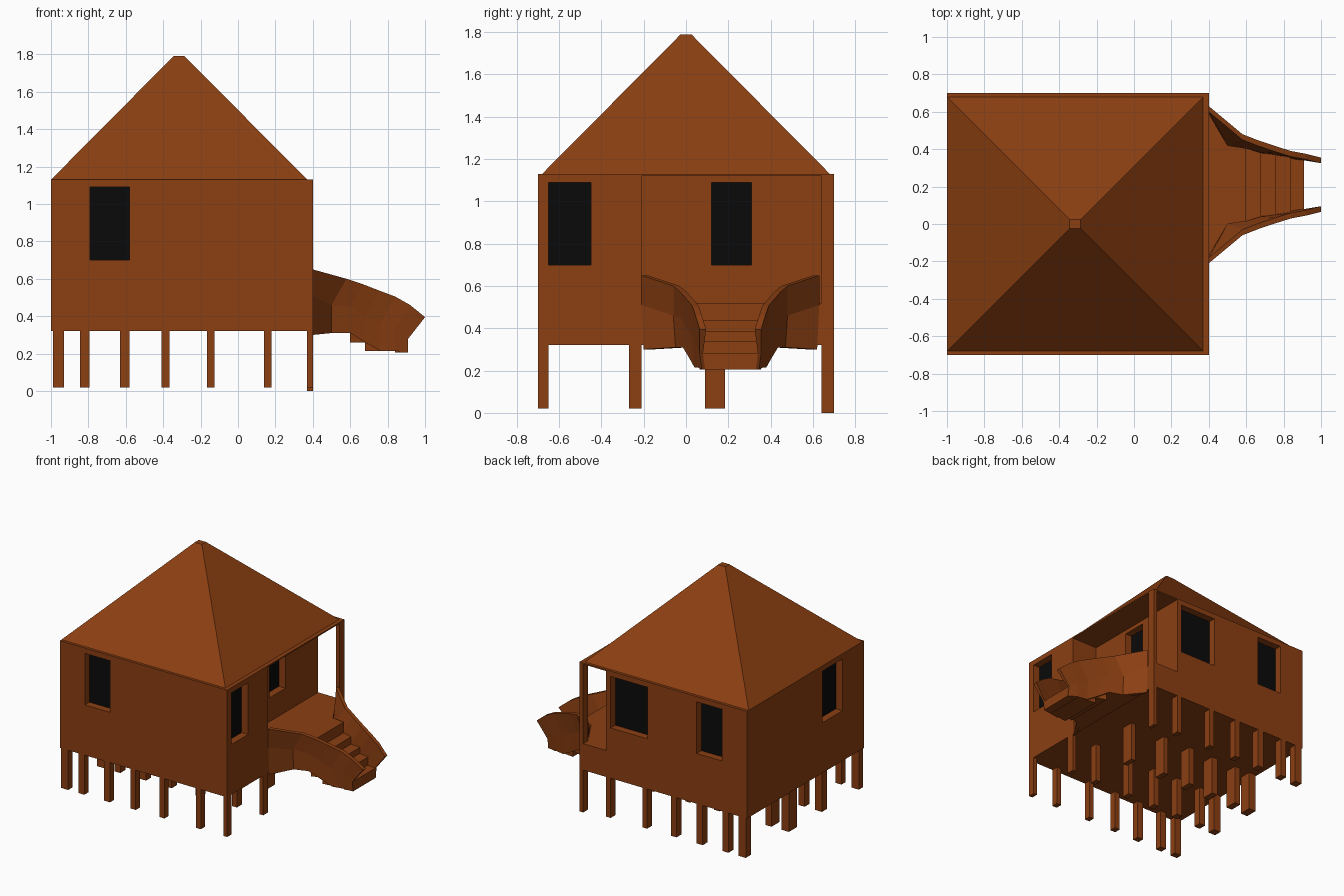
import bpy, bmesh

if "Cube" in bpy.data.objects:
    bpy.data.objects.remove(bpy.data.objects["Cube"])


def material(name, color):
    m = bpy.data.materials.new(name)
    m.diffuse_color = (*color, 1)
    m.use_nodes = True
    m.node_tree.nodes["Principled BSDF"].inputs["Base Color"].default_value = m.diffuse_color
    return m


WOOD = material("brown_wood", (0.26, 0.05, 0.006))
BLACK = material("dark_glass", (0.003, 0.003, 0.003))


def add_mesh(name, verts, faces, mat=WOOD):
    me = bpy.data.meshes.new(name)
    me.from_pydata(verts, [], faces)
    bm = bmesh.new()
    bm.from_mesh(me)
    bmesh.ops.recalc_face_normals(bm, faces=bm.faces)
    bm.to_mesh(me)
    bm.free()
    me.materials.append(mat)
    ob = bpy.data.objects.new(name, me)
    bpy.context.collection.objects.link(ob)
    return ob


def frustum(name, low, high, mat=WOOD):
    """Solid between two rectangles (x0, x1, y0, y1, z)."""
    v = [(r[a], r[b], r[4]) for r in (low, high) for a, b in ((0, 2), (1, 2), (1, 3), (0, 3))]
    f = [(0, 1, 2, 3), (4, 5, 6, 7)] + [(i, (i + 1) % 4, (i + 1) % 4 + 4, i + 4) for i in range(4)]
    return add_mesh(name, v, f, mat)


def box(name, x0, x1, y0, y1, z0, z1, mat=WOOD):
    return frustum(name, (x0, x1, y0, y1, z0), (x0, x1, y0, y1, z1), mat)


def cut(ob, cutter):
    mod = ob.modifiers.new("cut", 'BOOLEAN')
    mod.operation, mod.solver, mod.object = 'DIFFERENCE', 'EXACT', cutter
    bpy.context.view_layer.objects.active = ob
    bpy.ops.object.modifier_apply(modifier=mod.name)
    bpy.data.objects.remove(cutter)


# House body with the corner porch cut away
house = box("house_walls", -1, 0.4, -0.7, 0.7, 0.32, 1.13)
cut(house, box("porch_cutter", 0.18, 0.6, -0.21, 0.9, 0.52, 1.12))

# Recessed windows: axis, wall position, outward direction, span along the wall
WINDOWS = [('y', -0.7, -1, -0.79, -0.58), ('y', 0.7, 1, -0.79, -0.58), ('y', 0.7, 1, -0.17, 0.14),
           ('x', 0.4, 1, -0.65, -0.45), ('x', 0.18, 1, 0.12, 0.31), ('x', -1, -1, -0.44, -0.2)]
DEPTH = 0.06
for axis, pos, out, a, b in WINDOWS:
    def slab(name, p, q, mat=WOOD):
        lo, hi = sorted((p, q))
        span = (lo, hi, a, b) if axis == 'x' else (a, b, lo, hi)
        return box(name, *span, 0.7, 1.09, mat)
    back = pos - out * DEPTH
    cut(house, slab("window_cutter", back, pos + out * 0.05))
    slab("window_pane", back - out * 0.005, back + out * 0.005, BLACK)

# Pyramid roof with a small flat cap
frustum("roof", (-1, 0.37, -0.68, 0.68, 1.13), (-0.345, -0.285, -0.025, 0.025, 1.79))

# Stilts in a grid, with the tall porch post at the back right corner
XS = [(-0.99, -0.93), (-0.845, -0.795), (-0.63, -0.58), (-0.41, -0.365),
      (-0.165, -0.125), (0.14, 0.18), (0.37, 0.4)]
YS = [(-0.7, -0.65), (-0.27, -0.21), (0.09, 0.185), (0.64, 0.7)]
for i, xs in enumerate(XS):
    for j, ys in enumerate(YS):
        if i == 6 and j >= 2:
            continue
        box("stilt", *xs, *ys, 0.02, 0.32)
box("porch_post", 0.37, 0.4, 0.64, 0.7, 0, 1.13)

# Staircase stations: base x, top x, outer and inner half width, rail top, rail bend, bottom
MID = 0.21
ST = [(0.40, 0.40, 0.42, 0.38, 0.65, 0.51, 0.30),
      (0.50, 0.58, 0.27, 0.21, 0.60, 0.46, 0.31),
      (0.60, 0.67, 0.235, 0.195, 0.57, 0.45, 0.31),
      (0.68, 0.76, 0.205, 0.17, 0.535, 0.40, 0.26),
      (0.76, 0.84, 0.18, 0.16, 0.505, 0.36, 0.215),
      (0.84, 0.92, 0.165, 0.145, 0.46, 0.33, 0.215),
      (0.91, 1.00, 0.145, 0.13, 0.395, 0.28, 0.205)]

# Curved, forward-leaning railings on both sides
for side, name in ((-1, "stair_rail_front"), (1, "stair_rail_back")):
    verts, faces = [], []
    for xb, xt, wo, wi, zt, zm, zb in ST:
        ring = [(xb, wo - 0.01, zb), (xb, wo, zm), (xt, wo, zt),
                (xt, wo - 0.03, zt), (xb, wi, zm), (xb, wi - 0.01, zb)]
        verts += [(x, MID + side * w, z) for x, w, z in ring]
    for s in range(len(ST) - 1):
        for k in range(6):
            n = (k + 1) % 6
            faces.append((s * 6 + k, s * 6 + n, s * 6 + 6 + n, s * 6 + 6 + k))
    last = (len(ST) - 1) * 6
    faces += [tuple(range(6)), tuple(range(last, last + 6))]
    add_mesh(name, verts, faces)

# Landing and treads between the railings
TREADS = [0.52, 0.52, 0.44, 0.385, 0.34, 0.28]
for z, a, b in zip(TREADS, ST, ST[1:]):
    zl = b[6]
    wa, wb = a[3], b[3]
    foot = [(a[0], MID - wa), (b[0], MID - wb), (b[0], MID + wb), (a[0], MID + wa)]
    verts = [(x, y, h) for h in (zl, z) for x, y in foot]
    faces = [(0, 1, 2, 3), (4, 5, 6, 7)] + [(i, (i + 1) % 4, (i + 1) % 4 + 4, i + 4) for i in range(4)]
    add_mesh("stair_tread", verts, faces)
